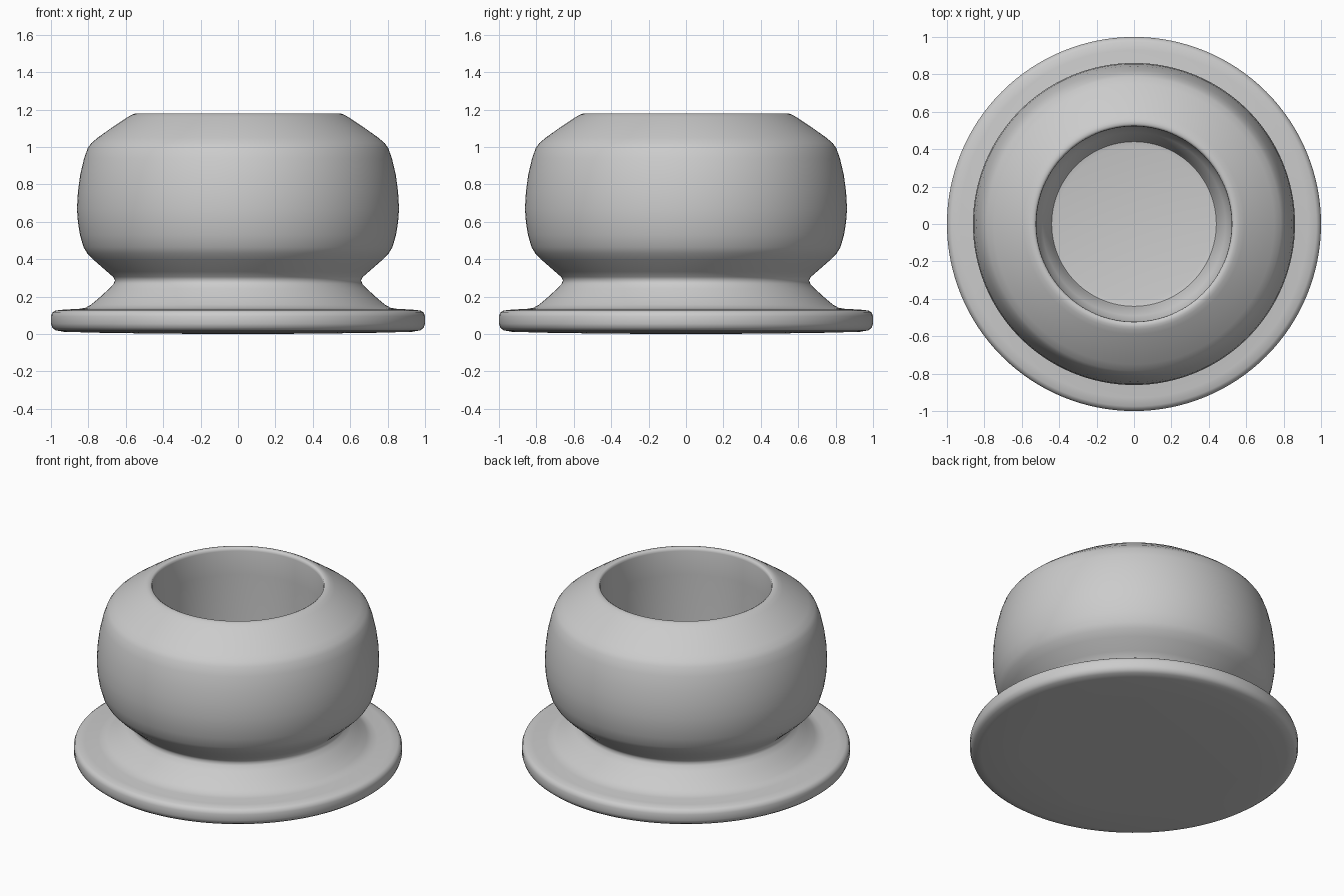
import bpy, bmesh, math

cube = bpy.data.objects.get("Cube")
if cube:
    bpy.data.objects.remove(cube)

SEGMENTS = 128

grey = bpy.data.materials.new("plain_grey")
grey.use_nodes = True
colour = (0.6, 0.6, 0.6, 1)
grey.diffuse_color = colour
grey.node_tree.nodes["Principled BSDF"].inputs["Base Color"].default_value = colour

# Profile sections as (radius, height), from the underside up and back into the cavity
flange = [(0, 0), (0.35, 0.002), (0.7, 0.006), (0.93, 0.012), (0.975, 0.02),
          (0.993, 0.034), (1, 0.055), (1, 0.095), (0.993, 0.115), (0.975, 0.126),
          (0.93, 0.131), (0.85, 0.135)]
neck = [(0.815, 0.141), (0.785, 0.158), (0.735, 0.2), (0.69, 0.242),
        (0.665, 0.268), (0.658, 0.287), (0.668, 0.306), (0.7, 0.334)]
body = [(0.77, 0.395), (0.806, 0.432), (0.826, 0.465), (0.845, 0.53), (0.856, 0.6),
        (0.861, 0.67), (0.856, 0.76), (0.844, 0.85), (0.823, 0.94), (0.803, 0.995),
        (0.785, 1.02), (0.75, 1.05), (0.67, 1.107), (0.59, 1.16)]
rim = [(0.565, 1.174), (0.55, 1.179), (0.535, 1.18), (0.525, 1.174), (0.522, 1.16)]
cavity = [(0.526, 1.0), (0.53, 0.7), (0.528, 0.45), (0.515, 0.36), (0.49, 0.32),
          (0.465, 0.28), (0.45, 0.23), (0.44, 0.205), (0.415, 0.2), (0, 0.2)]
profile = flange + neck + body + rim + cavity

# Spin the profile into one closed turned body
bm = bmesh.new()
verts = [bm.verts.new((r, 0, z)) for r, z in profile]
edges = [bm.edges.new(pair) for pair in zip(verts, verts[1:])]
bmesh.ops.spin(bm, geom=verts + edges, cent=(0, 0, 0), axis=(0, 0, 1),
               angle=math.tau, steps=SEGMENTS, use_merge=False)
bmesh.ops.remove_doubles(bm, verts=bm.verts[:], dist=0.0005)
bmesh.ops.recalc_face_normals(bm, faces=bm.faces[:])

mesh = bpy.data.meshes.new("turned_cup")
bm.to_mesh(mesh)
bm.free()
mesh.materials.append(grey)
cup = bpy.data.objects.new("turned_cup", mesh)
bpy.context.collection.objects.link(cup)

# Smooth shading
bpy.context.view_layer.objects.active = cup
cup.select_set(True)
bpy.ops.object.shade_smooth_by_angle(angle=math.radians(50))
